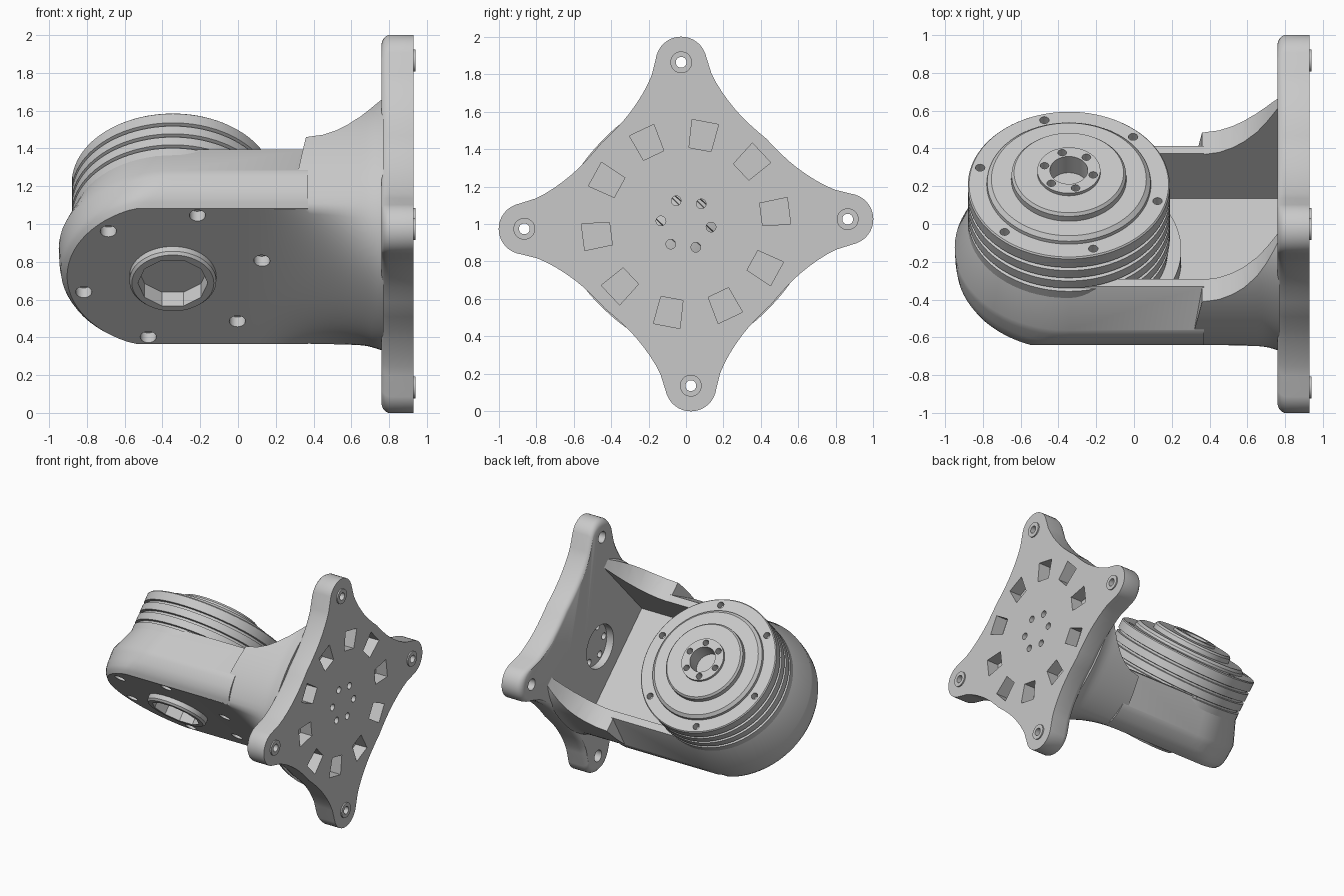
import bpy, bmesh, math
from mathutils import Matrix, Vector

cube = bpy.data.objects.get("Cube")
if cube:
    bpy.data.objects.remove(cube, do_unlink=True)

grey = bpy.data.materials.new("plain grey")
grey.use_nodes = True
COLOUR = (0.58, 0.58, 0.58, 1)
grey.diffuse_color = COLOUR
grey.node_tree.nodes["Principled BSDF"].inputs["Base Color"].default_value = COLOUR

TILT = math.radians(43.3)
PLACE = Matrix.Translation((0, 0, 1)) @ Matrix.Rotation(-TILT, 4, 'X')
AXIS_X = -0.345                                   # motor axis position
MOTOR = Matrix.Translation((AXIS_X, 0, 0))
PHASE = math.radians(-14.5)
BASE = -0.38                                      # flat underside of the bracket


def loft(bm, rings):
    """Skin a stack of rings and cap both ends."""
    loops = [[bm.verts.new(p) for p in ring] for ring in rings]
    for a, b in zip(loops, loops[1:]):
        for i in range(len(a)):
            j = (i + 1) % len(a)
            bm.faces.new((a[i], a[j], b[j], b[i]))
    bm.faces.new(loops[0][::-1])
    bm.faces.new(loops[-1])


def lathe(bm, profile, n=64, matrix=Matrix()):
    """Turn (radius, height) pairs about the z axis of matrix."""
    turn = [2 * math.pi * i / n for i in range(n)]
    loft(bm, [[matrix @ Vector((r * math.cos(t), r * math.sin(t), h)) for t in turn]
              for r, h in profile])


def rod(bm, r, h0, h1, matrix, n=20):
    lathe(bm, [(r, h0), (r, h1)], n, matrix)


def along_x(radius=0, angle=0):
    """Frame with its z axis on +x, offset from the plate centre."""
    return (Matrix.Translation((0, radius * math.cos(angle), radius * math.sin(angle)))
            @ Matrix.Rotation(math.pi / 2, 4, 'Y'))


def around_motor(radius, count=6):
    for k in range(count):
        t = PHASE + 2 * math.pi * k / count
        yield MOTOR @ Matrix.Translation((radius * math.cos(t), radius * math.sin(t), 0))


def make(name, bm):
    bmesh.ops.recalc_face_normals(bm, faces=bm.faces)
    mesh = bpy.data.meshes.new(name)
    bm.to_mesh(mesh)
    bm.free()
    mesh.materials.append(grey)
    obj = bpy.data.objects.new(name, mesh)
    bpy.context.collection.objects.link(obj)
    return obj


def combine(obj, other_bm, operation):
    other = make("helper", other_bm)
    other.hide_render = True
    mod = obj.modifiers.new("combine", 'BOOLEAN')
    mod.solver = 'EXACT'
    mod.operation = operation
    mod.object = other
    bpy.context.view_layer.objects.active = obj
    bpy.ops.object.modifier_apply(modifier=mod.name)
    bpy.data.objects.remove(other, do_unlink=True)


def finish(obj):
    obj.data.transform(PLACE)
    bpy.ops.object.select_all(action='DESELECT')
    obj.select_set(True)
    bpy.context.view_layer.objects.active = obj
    bpy.ops.object.shade_smooth_by_angle(angle=math.radians(30))


# Mounting plate: four rounded lobes joined by concave sides
half = [(0.8, 0.16), (0.75, 0.184), (0.7, 0.213), (0.65, 0.247), (0.6, 0.285),
        (0.56, 0.32), (0.52, 0.359), (0.48, 0.401)]
tip = [(0.865 + 0.137 * math.cos(t), 0.137 * math.sin(t))
       for t in [math.radians(a) for a in range(-70, 71, 10)]]
lobe = [(a, -b) for a, b in half[::-1]] + tip + half + [(0.443, 0.443)]
outline = []
for k in range(4):
    t = math.radians(45 + 90 * k)
    outline += [(a * math.cos(t) - b * math.sin(t), a * math.sin(t) + b * math.cos(t))
                for a, b in lobe]
bm = bmesh.new()
loft(bm, [[Vector((x, s * v, s * w)) for v, w in outline]
          for x, s in ((0.76, 0.955), (0.767, 0.975), (0.78, 0.99), (0.8, 1), (0.93, 1))])
plate = make("mounting_plate", bm)

bosses, holes = bmesh.new(), bmesh.new()
for k in range(4):
    frame = along_x(0.865, math.radians(45 + 90 * k))
    rod(bosses, 0.058, 0.9, 0.94, frame, 32)
    lathe(holes, [(0.045, 0.7), (0.045, 0.89), (0.029, 0.89), (0.029, 1)], 24, frame)
combine(plate, bosses, 'UNION')
combine(plate, holes, 'DIFFERENCE')

recess = bmesh.new()
rod(recess, 0.17, 0.7, 0.82, along_x(), 48)
combine(plate, recess, 'DIFFERENCE')

# Screw holes and the ring of tapered pockets in the plate's outer face
pockets = bmesh.new()
for k in range(6):
    rod(pockets, 0.026, 0.7, 1, along_x(0.135, TILT + math.radians(60 * k - 7)))
for k in range(10):
    t = TILT + math.radians(36 * k + 7.3)
    out, side = Vector((0, math.cos(t), math.sin(t))), Vector((0, -math.sin(t), math.cos(t)))
    rings = []
    for x in (0.83, 1):
        corners = ((0.405, -0.06), (0.405, 0.06), (0.555, 0.072), (0.555, -0.072))
        rings.append([out * r + side * s + Vector((x, 0, 0)) for r, s in corners])
    loft(pockets, rings)
combine(plate, pockets, 'DIFFERENCE')
finish(plate)

# Bracket front: rounded housing under the motor, narrowed along its sides
bm = bmesh.new()
arc = [math.radians(90 + 5 * i) for i in range(37)]
stack = ((0.56, 0.522, BASE), (0.58, 0.545, -0.357), (0.593, 0.568, -0.33),
         (0.6, 0.59, -0.28), (0.603, 0.602, -0.22), (0.604, 0.604, -0.18), (0.51, 0.51, 0.06))
loft(bm, [[Vector((AXIS_X + r * math.cos(t), max(-wide, min(wide, r * math.sin(t))), w))
           for t in arc] + [Vector((0.37, -wide, w)), Vector((0.37, wide, w))]
          for r, wide, w in stack])
bracket = make("bracket", bm)

# Bracket rear: flat underside swells into a round-cornered section at the plate
rear_bm = bmesh.new()
rings = []
for i in range(25):
    x = 0.05 + 0.72 * i / 24
    swell = min(1, ((x - 0.05) / 0.68) ** 2.3)
    flare = 1 + 0.025 * max(0, (x - 0.68) / 0.09) ** 2
    ring = []
    for j in range(96):
        t = 2 * math.pi * j / 96
        r = (0.636 - 0.019 * math.cos(4 * t)) * flare
        v, w = r * math.cos(t), r * math.sin(t)
        ring.append(Vector((x, v, max(w, BASE) * (1 - swell) + w * swell)))
    rings.append(ring)
loft(rear_bm, rings)
rear = make("rear", rear_bm)

# Scooped top edge of the side walls
side_profile = [(-0.1, -0.8), (0.9, -0.8), (0.9, 0.7), (0.78, 0.45), (0.75, 0.39),
                (0.7, 0.3), (0.65, 0.225), (0.58, 0.15), (0.52, 0.105), (0.45, 0.07),
                (0.36, 0.052), (0.317, -0.19), (-0.1, -0.19)]
trim = bmesh.new()
loft(trim, [[Vector((x, v, w)) for x, w in side_profile] for v in (-0.8, 0.8)])
combine(rear, trim, 'INTERSECT')
rear_bm = bmesh.new()
rear_bm.from_mesh(rear.data)
bpy.data.objects.remove(rear, do_unlink=True)
combine(bracket, rear_bm, 'UNION')

# Open channel between the two side walls
channel = bmesh.new()
loft(channel, [[Vector((x, v, w)) for v, w in ((-0.455, 1), (-0.455, -0.285),
                                               (0.455, -0.285), (0.455, 1))]
               for x in (-0.3, 0.9)])
combine(bracket, channel, 'DIFFERENCE')

# Collar with faceted socket, and the bolt holes around it
collar = bmesh.new()
lathe(collar, [(0.23, -0.36), (0.23, -0.415), (0.217, -0.43)], 64, MOTOR)
combine(bracket, collar, 'UNION')
holes = bmesh.new()
rod(holes, 0.185, -0.6, -0.33, MOTOR, 10)
for frame in around_motor(0.487):
    rod(holes, 0.043, -0.6, -0.31, frame)
combine(bracket, holes, 'DIFFERENCE')
finish(bracket)

# Round seat on the channel floor
bm = bmesh.new()
rod(bm, 0.595, -0.29, -0.2, MOTOR, 96)
seat = make("motor_seat", bm)
slab = bmesh.new()
loft(slab, [[Vector((x, v, w)) for v, w in ((-0.46, -0.4), (0.46, -0.4), (0.46, 0), (-0.46, 0))]
            for x in (-0.5, 0.4)])
combine(seat, slab, 'INTERSECT')
finish(seat)

# Motor: ribbed drum with stepped face
profile = [(0.52, -0.24)]
for w in (-0.1, -0.02, 0.06, 0.14, 0.22):
    profile += [(0.535, w - 0.012), (0.515, w - 0.008), (0.515, w + 0.008), (0.535, w + 0.012)]
profile += [(0.535, 0.298), (0.528, 0.306), (0.435, 0.306), (0.432, 0.325), (0.41, 0.345),
            (0.305, 0.345), (0.303, 0.38), (0.29, 0.395), (0.167, 0.395), (0.167, 0.415),
            (0.1, 0.415), (0.1, 0.29)]
bm = bmesh.new()
lathe(bm, profile, 96, MOTOR)
motor = make("motor", bm)
holes = bmesh.new()
for frame in around_motor(0.485):
    rod(holes, 0.025, 0.25, 0.4, frame)
for frame in around_motor(0.133):
    rod(holes, 0.023, 0.35, 0.5, frame)
combine(motor, holes, 'DIFFERENCE')
finish(motor)
